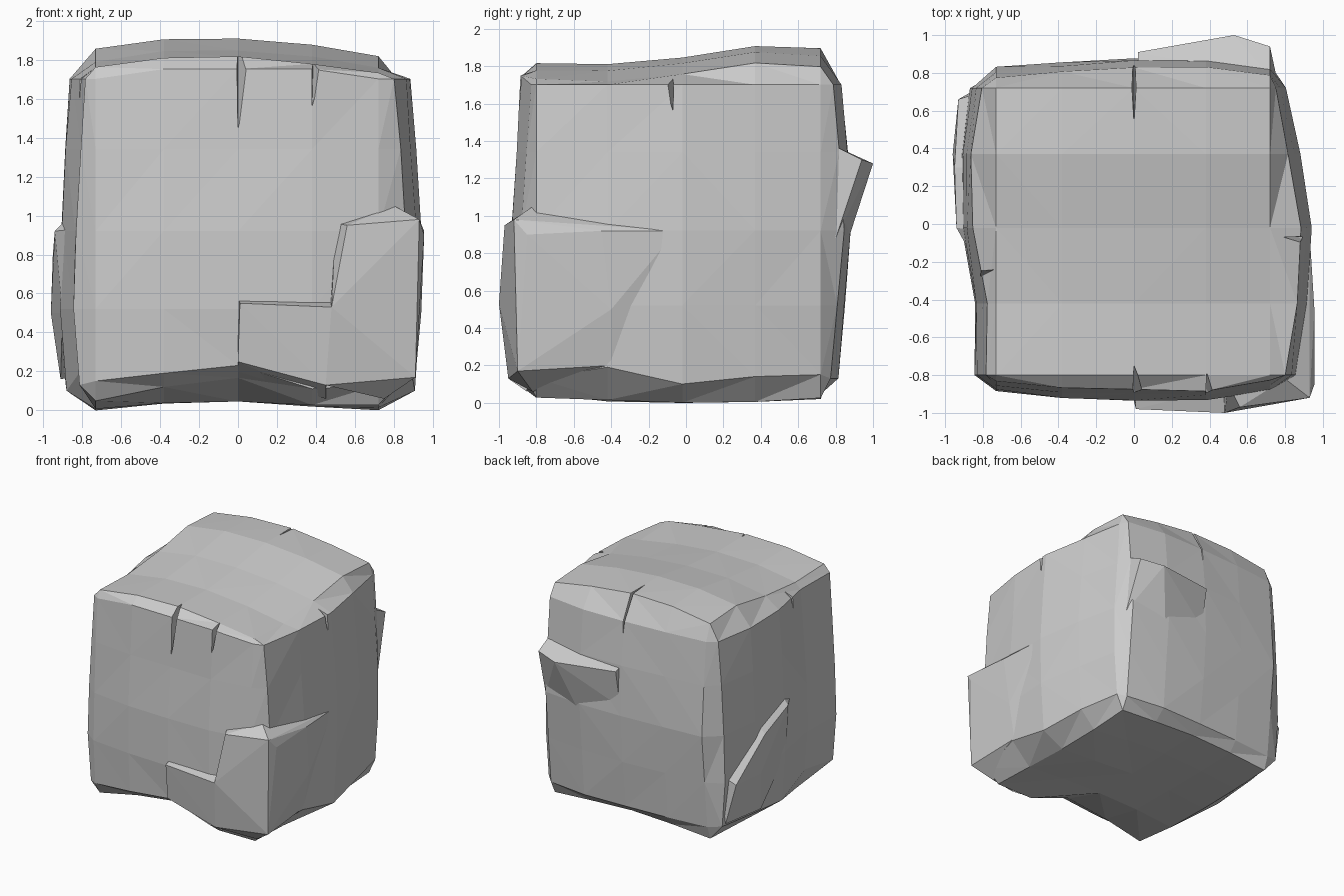
import bpy, bmesh, random

if "Cube" in bpy.data.objects:
    bpy.data.objects.remove(bpy.data.objects["Cube"])

random.seed(4)

# Lattice lines of the block along x, y, z
LINES = [
    [-0.73, -0.38, 0.0, 0.38, 0.72],
    [-0.80, -0.42, -0.02, 0.37, 0.72],
    [0.14, 0.53, 0.93, 1.35, 1.71],
]
# Per side: base position plus profiles along the two in-plane axes
SIDES = {
    (0, 0): (-0.93, [.09, .09, .02, .01, .06], [.03, 0, .01, .03, .06]),
    (0, 1): (0.92, [-.07, -.01, .01, -.05, -.12], [-.02, 0, .01, -.02, -.05]),
    (1, 0): (-0.93, [.05, .01, 0, 0, .05], [.02, 0, 0, .03, .05]),
    (1, 1): (0.89, [-.05, -.02, 0, 0, -.04], [-.08, -.04, -.01, -.03, -.06]),
    (2, 0): (0.03, [-.02, .01, .02, 0, -.02], [.03, .01, .0, .01, .02]),
    (2, 1): (1.78, [-.04, .01, .02, -.02, -.07], [.03, .02, .06, .12, .10]),
}
FRONT_LIFT = [.02, .06, .10, -.02, 0]     # arched lower front edge
SIDE_LIFT = [0, .06, -.03, .01, .02]      # wavy lower side edges


def finish(bm, name):
    bmesh.ops.recalc_face_normals(bm, faces=bm.faces)
    me = bpy.data.meshes.new(name)
    bm.to_mesh(me)
    bm.free()
    ob = bpy.data.objects.new(name, me)
    bpy.context.collection.objects.link(ob)
    return ob


def hull(name, *pts):
    bm = bmesh.new()
    vs = [bm.verts.new(p) for p in pts]
    bmesh.ops.convex_hull(bm, input=vs)
    loose = [v for v in bm.verts if not v.link_faces]
    bmesh.ops.delete(bm, geom=loose, context='VERTS')
    return finish(bm, name)


# Main block: six faceted sides joined by chamfer strips and corner triangles
bm = bmesh.new()
cache = {}


def vert(axis, idx):
    key = (axis, tuple(idx))
    if key not in cache:
        base, pu, pv = SIDES[axis, idx[axis] // 4]
        u, v = [a for a in range(3) if a != axis]
        p = [LINES[a][idx[a]] for a in range(3)]
        p[axis] = base + pu[idx[u]] + pv[idx[v]] + random.uniform(-.006, .006)
        if axis != 0 and idx[1] == 0 and idx[2] == 0:
            p[2] += FRONT_LIFT[idx[0]]
        if axis == 0 and idx[2] == 0:
            p[2] += SIDE_LIFT[idx[1]]
        if axis == 1 and idx[1] == 0 and idx[2] == 4 and 0 < idx[0] < 4:
            p[2] += .05
        cache[key] = bm.verts.new(p)
    return cache[key]


def index(*pairs):
    out = [0, 0, 0]
    for axis, value in pairs:
        out[axis] = value
    return out


for a in range(3):
    u, v = [n for n in range(3) if n != a]
    for s in (0, 4):
        for i in range(4):
            for j in range(4):
                bm.faces.new([vert(a, index((a, s), (u, i + di), (v, j + dj)))
                              for di, dj in ((0, 0), (1, 0), (1, 1), (0, 1))])
    # Chamfers running along axis a
    for su in (0, 4):
        for sv in (0, 4):
            for k in range(4):
                lo = index((u, su), (v, sv), (a, k))
                hi = index((u, su), (v, sv), (a, k + 1))
                bm.faces.new([vert(u, lo), vert(u, hi), vert(v, hi), vert(v, lo)])
for x in (0, 4):
    for y in (0, 4):
        for z in (0, 4):
            bm.faces.new([vert(n, [x, y, z]) for n in range(3)])
bmesh.ops.triangulate(bm, faces=bm.faces)
low = min(v.co.z for v in bm.verts)
bmesh.ops.translate(bm, verts=bm.verts, vec=(0, 0, -low))
block = finish(bm, "stone_block")

# Chipped notches around the top rim: front, front right, right, left, back
NOTCHES = [
    [(0, -.88, 1.45), (-.02, -1.1, 1.95), (.16, -1.1, 1.95), (0, -.70, 1.95), (0, -1.1, 1.4)],
    [(.38, -.87, 1.57), (.37, -1.1, 1.95), (.53, -1.1, 1.95), (.39, -.72, 1.95), (.38, -1.1, 1.5)],
    [(.87, -.07, 1.57), (1.1, -.22, 1.95), (1.1, -.05, 1.95), (.69, -.07, 1.95), (1.1, -.07, 1.5)],
    [(-.82, -.28, 1.57), (-1.1, -.15, 1.95), (-1.1, -.42, 1.95), (-.66, -.2, 1.95), (-1.1, -.28, 1.5)],
    [(0, .82, 1.6), (-.04, 1.1, 2), (.04, 1.1, 2), (0, .5, 1.94), (0, 1.1, 1.5)],
]
for pts in NOTCHES:
    cutter = hull("notch_cutter", *pts)
    cutter.hide_render = True
    cutter.hide_viewport = True
    mod = block.modifiers.new("notch", 'BOOLEAN')
    mod.operation = 'DIFFERENCE'
    mod.solver = 'EXACT'
    mod.use_self = True
    mod.object = cutter

# Stepped ledge on the lower front right corner
hull("front_ledge_high",
     (.48, -1.0, .53), (.56, -.97, .95), (.93, -.92, .98), (.955, -.85, .9),
     (.45, -.95, .13), (.91, -.9, .17), (.50, -.85, .96), (.80, -.82, 1.05),
     (.955, -.45, .92), (.93, -.05, .92), (.94, -.4, .5), (.89, -.4, .2),
     (.75, -.4, .92), (.75, -.82, .06))
hull("front_ledge_low",
     (.01, -.98, .55), (.48, -1.0, .53), (.45, -.95, .13), (0, -.94, .25),
     (0, -.86, .58), (.5, -.86, .57), (0, -.86, .2), (.45, -.85, .06))

# Overhanging ledge on the back
hull("back_ledge",
     (.53, 1.0, 1.28), (.72, .94, 1.3), (.02, .91, 1.3), (.02, .8, 1.34),
     (.72, .78, 1.38), (.02, .85, .98), (.75, .80, .88), (.4, .86, .85))

# Low ledge on the left
hull("left_ledge",
     (-.96, .37, .5), (-.95, .3, .80), (-.93, .66, .50), (-.86, .3, .88),
     (-.8, .7, .58), (-.86, .7, .17), (-.91, .3, .16), (-.94, -.02, .92),
     (-.87, -.03, .99), (-.84, -.2, .93), (-.9, -.05, .5))
